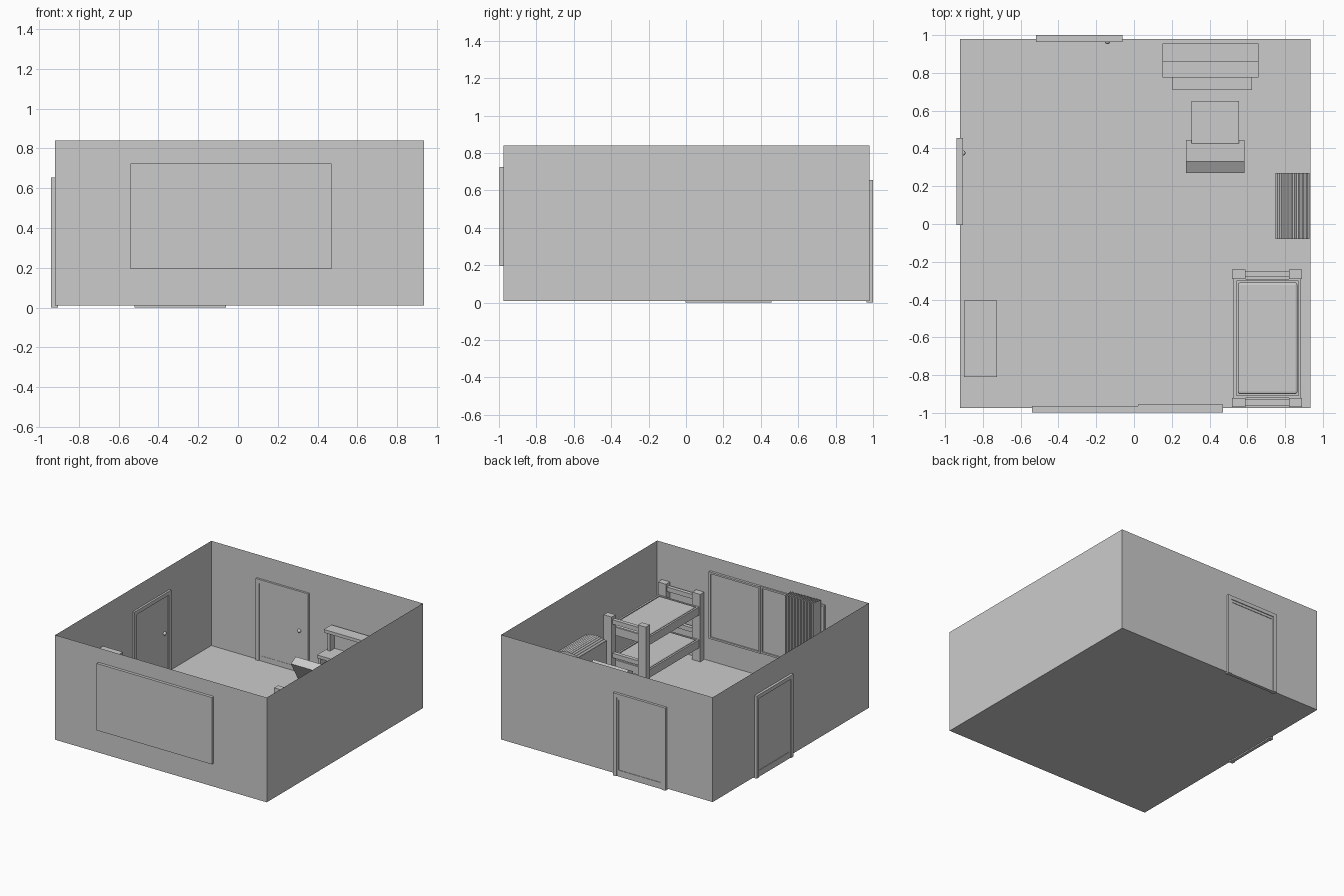
import bpy, bmesh, math

if "Cube" in bpy.data.objects:
    bpy.data.objects.remove(bpy.data.objects["Cube"])


def mesh(name, verts, faces):
    me = bpy.data.meshes.new(name)
    me.from_pydata(verts, [], faces)
    bm = bmesh.new()
    bm.from_mesh(me)
    bmesh.ops.recalc_face_normals(bm, faces=bm.faces)
    bm.to_mesh(me)
    bm.free()
    ob = bpy.data.objects.new(name, me)
    bpy.context.collection.objects.link(ob)
    return ob


def boxes(name, *specs):
    """One object from boxes given as (x0, x1, y0, y1, z0, z1)."""
    v, f = [], []
    for x0, x1, y0, y1, z0, z1 in specs:
        n = len(v)
        v += [(x, y, z) for x in (x0, x1) for y in (y0, y1) for z in (z0, z1)]
        f += [[n + i for i in q] for q in ((0, 1, 3, 2), (4, 6, 7, 5), (0, 4, 5, 1),
                                           (2, 3, 7, 6), (0, 2, 6, 4), (1, 5, 7, 3))]
    return mesh(name, v, f)


def prism(name, profile, a0, a1, axis):
    """Extrude a 2D profile along x (profile y,z) or y (profile x,z)."""
    n = len(profile)
    v = [((a, p, q) if axis == 'x' else (p, a, q)) for a in (a0, a1) for p, q in profile]
    f = [(i, (i + 1) % n, n + (i + 1) % n, n + i) for i in range(n)]
    return mesh(name, v, f + [tuple(range(n)), tuple(range(n, 2 * n))])


def bevel(ob, width, segments):
    m = ob.modifiers.new("bevel", 'BEVEL')
    m.width, m.segments = width, segments


# Room shell: floor and four thin walls, open above
X0, X1, Y0, Y1, Z0, Z1 = -0.92, 0.935, -0.975, 0.98, 0.01, 0.84
corners = [(X0, Y0), (X1, Y0), (X1, Y1), (X0, Y1)]
mesh("room_walls_and_floor", [(x, y, z) for z in (Z0, Z1) for x, y in corners],
     [(0, 1, 2, 3)] + [(i, (i + 1) % 4, 4 + (i + 1) % 4, 4 + i) for i in range(4)])


# Doors: frame, leaf with raised panel border, knob inside the room
def door(name, place, angle):
    w, h, e = 0.23, 0.655, 0.03
    parts = [
        boxes(name + "_frame", (-w, -w + e, -0.018, 0.018, 0, h),
              (w - e, w, -0.018, 0.018, 0, h), (-w + e, w - e, -0.018, 0.018, h - e, h)),
        boxes(name + "_leaf", (-w + e, w - e, -0.01, 0.008, 0, h - e),
              (-w + e, -w + 0.045, -0.012, 0.012, 0, h - e),
              (w - 0.045, w - e, -0.012, 0.012, 0, h - e),
              (-w + 0.045, w - 0.045, -0.012, 0.012, 0, 0.05),
              (-w + 0.045, w - 0.045, -0.012, 0.012, h - 0.05, h - e))]
    bm = bmesh.new()
    bmesh.ops.create_uvsphere(bm, u_segments=16, v_segments=10, radius=0.014)
    bmesh.ops.translate(bm, verts=bm.verts, vec=(0.15, -0.016, 0.34))
    me = bpy.data.meshes.new(name + "_knob")
    bm.to_mesh(me)
    bm.free()
    me.shade_smooth()
    knob = bpy.data.objects.new(name + "_knob", me)
    bpy.context.collection.objects.link(knob)
    for p in parts + [knob]:
        p.location, p.rotation_euler.z = place, angle


door("back_door", (-0.29, 0.982, 0), 0)
door("side_door", (-0.922, 0.226, 0), math.pi / 2)


# Sliding window: glass flush outside, two sashes inside
def sash(name, x0, x1, y1):
    z0, z1, t = 0.195, 0.725, 0.014
    boxes(name, (x0, x1, -0.998, y1 - 0.01, z0, z1),
          (x0, x0 + t, y1 - 0.012, y1, z0, z1), (x1 - t, x1, y1 - 0.012, y1, z0, z1),
          (x0 + t, x1 - t, y1 - 0.012, y1, z0, z0 + t),
          (x0 + t, x1 - t, y1 - 0.012, y1, z1 - t, z1))


sash("window_sash_left", -0.54, 0.02, -0.963)
sash("window_sash_right", 0.02, 0.47, -0.956)

# Gathered curtain: zigzag pleats
N = 40
v = [(-0.52 + 0.26 * i / N, (-0.945, -0.86)[i % 2], z) for z in (0.15, 0.77) for i in range(N + 1)]
mesh("curtain", v, [(i, i + 1, N + 2 + i, N + 1 + i) for i in range(N)])

# Bunk bed: posts, end rails, side boards and mattresses
boxes("bunk_posts", *[(x, x + 0.07, y, y + 0.05, 0.01, 0.545)
                      for x in (0.52, 0.82) for y in (-0.97, -0.29)])
boxes("bunk_end_rails", *[(0.59, 0.82, y, y + 0.03, z, z + 0.035)
                          for y in (-0.96, -0.28) for z in (0.22, 0.485)])
for tag, z in (("lower", 0.12), ("upper", 0.38)):
    boxes(tag + "_bunk_frame", (0.528, 0.543, -0.92, -0.29, z, z + 0.065),
          (0.87, 0.885, -0.92, -0.29, z, z + 0.065),
          (0.543, 0.87, -0.92, -0.907, z, z + 0.065),
          (0.543, 0.87, -0.303, -0.29, z, z + 0.065),
          (0.543, 0.87, -0.907, -0.303, z, z + 0.015))
    bevel(boxes(tag + "_mattress", (0.55, 0.865, -0.90, -0.31, z + 0.016, z + 0.07)), 0.012, 3)

# Wardrobe by the left wall
boxes("wardrobe", (-0.90, -0.725, -0.81, -0.405, 0.01, 0.54))

# Chest by the right wall with a fluted, gently arched top
M = 36
top = []
for i in range(M + 1):
    t = i / M
    top.append((0.75 + 0.18 * t, 0.435 + 0.02 * math.sin(math.pi * t)
                + 0.004 * math.cos(t * 9 * 2 * math.pi)))
prism("chest", [(0.93, 0.01), (0.75, 0.01)] + top, -0.08, 0.27, 'y')

# Desk with drawer and raised shelf
boxes("desk", (0.15, 0.66, 0.775, 0.955, 0.275, 0.30),
      (0.15, 0.175, 0.785, 0.955, 0.01, 0.275), (0.635, 0.66, 0.785, 0.955, 0.01, 0.275))
boxes("desk_tray", (0.205, 0.625, 0.71, 0.94, 0.225, 0.25))
boxes("desk_shelf", (0.15, 0.66, 0.86, 0.955, 0.445, 0.47),
      (0.17, 0.19, 0.88, 0.955, 0.30, 0.445), (0.62, 0.64, 0.88, 0.955, 0.30, 0.445),
      (0.19, 0.62, 0.94, 0.955, 0.30, 0.445))

# Chair with reclined backrest
prism("chair_backrest", [(0.27, 0.456), (0.33, 0.49), (0.445, 0.29), (0.385, 0.256)],
      0.275, 0.585, 'x')
boxes("chair_seat", (0.305, 0.555, 0.42, 0.65, 0.27, 0.325))
boxes("chair_legs", *[(x, x + 0.03, y, y + 0.03, 0.01, 0.27)
                      for x in (0.31, 0.52) for y in (0.425, 0.615)])
